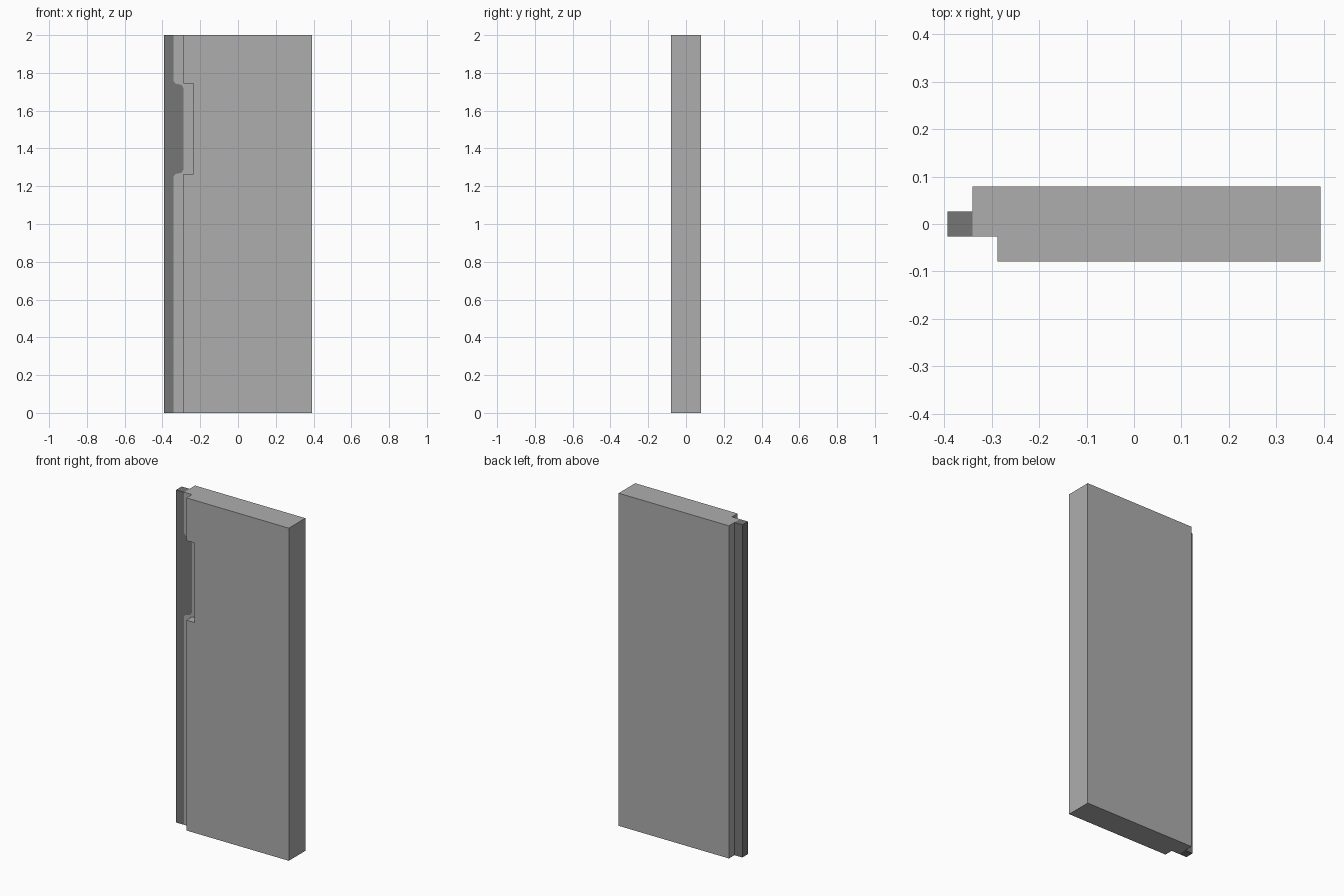
import bpy, bmesh

if "Cube" in bpy.data.objects:
    bpy.data.objects.remove(bpy.data.objects["Cube"])

U = 0.0524                      # tongue-and-groove step
X0, X1 = -7.5 * U, 7.5 * U      # overall width
Y = [-1.5 * U, -0.5 * U, 0.5 * U, 1.5 * U]
H = 2.0
LOW, HIGH = 1.265, 1.743        # notch heights


def material(name, v):
    m = bpy.data.materials.new(name)
    m.diffuse_color = (v, v, v, 1)
    m.use_nodes = True
    m.node_tree.nodes["Principled BSDF"].inputs["Base Color"].default_value = m.diffuse_color
    return m


light = material("light grey", 0.42)
dark = material("dark grey", 0.18)


def slab(name, outline, y0, y1, mat):
    """Extrude an (x, z) outline from y0 to y1."""
    bm = bmesh.new()
    f = bm.faces.new([bm.verts.new((x, y0, z)) for x, z in outline])
    r = bmesh.ops.extrude_face_region(bm, geom=[f])
    verts = [g for g in r["geom"] if isinstance(g, bmesh.types.BMVert)]
    bmesh.ops.translate(bm, verts=verts, vec=(0, y1 - y0, 0))
    bmesh.ops.recalc_face_normals(bm, faces=bm.faces[:])
    me = bpy.data.meshes.new(name)
    bm.to_mesh(me)
    bm.free()
    me.materials.append(mat)
    ob = bpy.data.objects.new(name, me)
    bpy.context.collection.objects.link(ob)
    return ob


a, b, c = X0 + U, X0 + 2 * U, X0 + 3 * U

# Seam between tongue and core, bottom to top, with a softened tab
half = [(a, LOW - 0.012), (a + 0.01, LOW), (b - 0.01, LOW + 0.007), (b, LOW + 0.025)]
seam = [(a, 0)] + half + [(x, LOW + HIGH - z) for x, z in reversed(half)] + [(a, H)]

# Front layer with the square notch
slab("front_panel", [(X1, H), (X1, 0), (b, 0), (b, LOW), (c, LOW),
                     (c, HIGH), (b, HIGH), (b, H)], Y[0], Y[1], light)
# Middle layer, cut to receive the tongue
slab("core_panel", [(X1, H), (X1, 0)] + seam, Y[1], Y[2], light)
# Back layer
slab("back_panel", [(X1, H), (X1, 0), (a, 0), (a, H)], Y[2], Y[3], light)
# Dark tongue with its tab
slab("tongue_strip", [(X0, H), (X0, 0)] + seam, Y[1], Y[2], dark)
